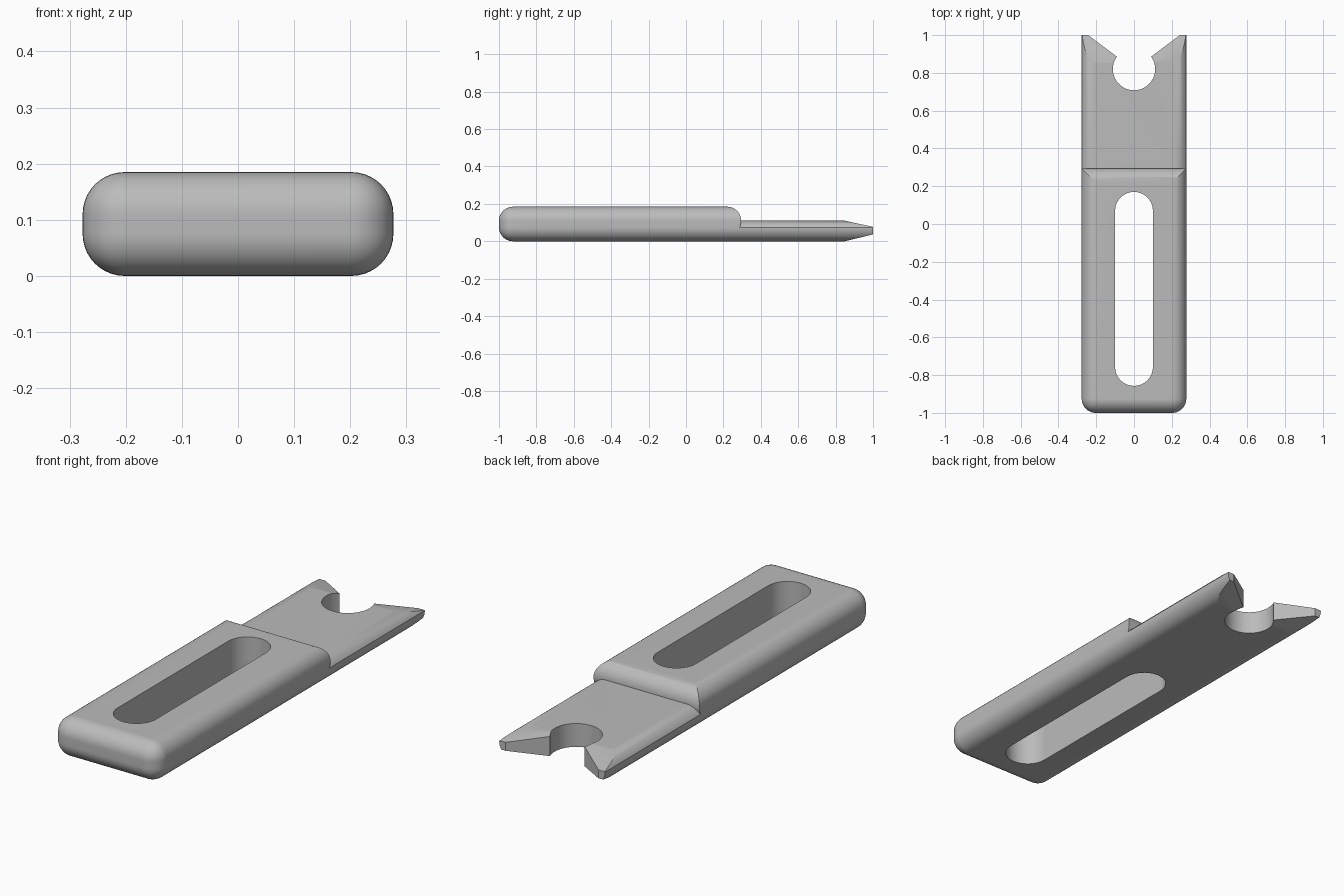
import bpy
import bmesh
from math import sin, cos, radians

if "Cube" in bpy.data.objects:
    bpy.data.objects.remove(bpy.data.objects["Cube"], do_unlink=True)

HALF_W, HEIGHT, R = 0.277, 0.185, 0.075
BLADE_Z, LEDGE_Z, STEP_Y = 0.11, 0.075, 0.295

grey = bpy.data.materials.new("plain grey")
grey.use_nodes = True
grey.diffuse_color = (0.5, 0.5, 0.5, 1)
grey.node_tree.nodes["Principled BSDF"].inputs["Base Color"].default_value = (0.5, 0.5, 0.5, 1)


def finish(name, bm):
    bmesh.ops.recalc_face_normals(bm, faces=bm.faces)
    mesh = bpy.data.meshes.new(name)
    bm.to_mesh(mesh)
    bm.free()
    mesh.materials.append(grey)
    obj = bpy.data.objects.new(name, mesh)
    bpy.context.collection.objects.link(obj)
    return obj


def arc(cx, cy, r, start, end, steps):
    angles = [radians(start + (end - start) * i / steps) for i in range(steps + 1)]
    return [(cx + r * cos(a), cy + r * sin(a)) for a in angles]


def prism(name, profile, axis, lo, hi):
    """Extrude a 2D profile along an axis from lo to hi."""
    place = {"x": lambda p, t: (t, p[0], p[1]),
             "y": lambda p, t: (p[0], t, p[1]),
             "z": lambda p, t: (p[0], p[1], t)}[axis]
    bm = bmesh.new()
    face = bm.faces.new([bm.verts.new(place(p, lo)) for p in profile])
    new = bmesh.ops.extrude_face_region(bm, geom=[face])["geom"]
    shift = place((0, 0), hi - lo)
    bmesh.ops.translate(bm, vec=shift, verts=[v for v in new if isinstance(v, bmesh.types.BMVert)])
    return finish(name, bm)


def combine(target, other, operation):
    mod = target.modifiers.new("combine", "BOOLEAN")
    mod.operation, mod.solver, mod.object = operation, "EXACT", other
    bpy.context.view_layer.objects.active = target
    bpy.ops.object.modifier_apply(modifier=mod.name)
    bpy.data.objects.remove(other, do_unlink=True)


# Rounded bar, overlong at the back so that the tip can be trimmed
bm = bmesh.new()
bmesh.ops.create_cube(bm, size=1)
for v in bm.verts:
    v.co.x *= 2 * HALF_W
    v.co.y = 1.3 if v.co.y > 0 else -1
    v.co.z = HEIGHT if v.co.z > 0 else 0
bmesh.ops.bevel(bm, geom=bm.edges[:], offset=R, segments=10, profile=0.5, affect="EDGES")
body = finish("notched_bar", bm)

# Step with a rounded, slightly undercut end
step = arc(STEP_Y - R, BLADE_Z, R, -27.8, 90, 14)
step += [(STEP_Y - R, 0.4), (1.5, 0.4), (1.5, LEDGE_Z)]
combine(body, prism("step_cutter", step, "x", -0.5, 0.5), "DIFFERENCE")

# Thin blade with rounded upper edges
right = arc(HALF_W - 0.0645, BLADE_Z - R, R, 32.2, 90, 7)
section = [(0.25, 0.03)] + right
section += [(-x, z) for x, z in reversed(section)]
combine(body, prism("blade_top", section, "y", 0.2, 1.1), "UNION")

# Tapered tip
taper = [(0.8, 0.121), (1, 0.077), (1, 0.037), (0.8, -0.012),
         (0.8, -0.1), (1.5, -0.1), (1.5, 0.4), (0.8, 0.4)]
combine(body, prism("taper_cutter", taper, "x", -0.5, 0.5), "DIFFERENCE")

# Forked notch: round seat with a flared mouth
fork = [(0.509, 1.2)] + arc(0, 0.82, 0.112, 36, -216, 36) + [(-0.509, 1.2)]
combine(body, prism("fork_cutter", fork, "z", -0.2, 0.4), "DIFFERENCE")

# Long slot through the handle
slot = arc(0, 0.07, 0.1, 0, 180, 20) + arc(0, -0.757, 0.1, 180, 360, 20)
combine(body, prism("slot_cutter", slot, "z", -0.2, 0.4), "DIFFERENCE")

bpy.ops.object.select_all(action="DESELECT")
body.select_set(True)
bpy.context.view_layer.objects.active = body
bpy.ops.object.shade_smooth_by_angle(angle=radians(25))
normals = body.modifiers.new("even shading", "WEIGHTED_NORMAL")
normals.keep_sharp = True
